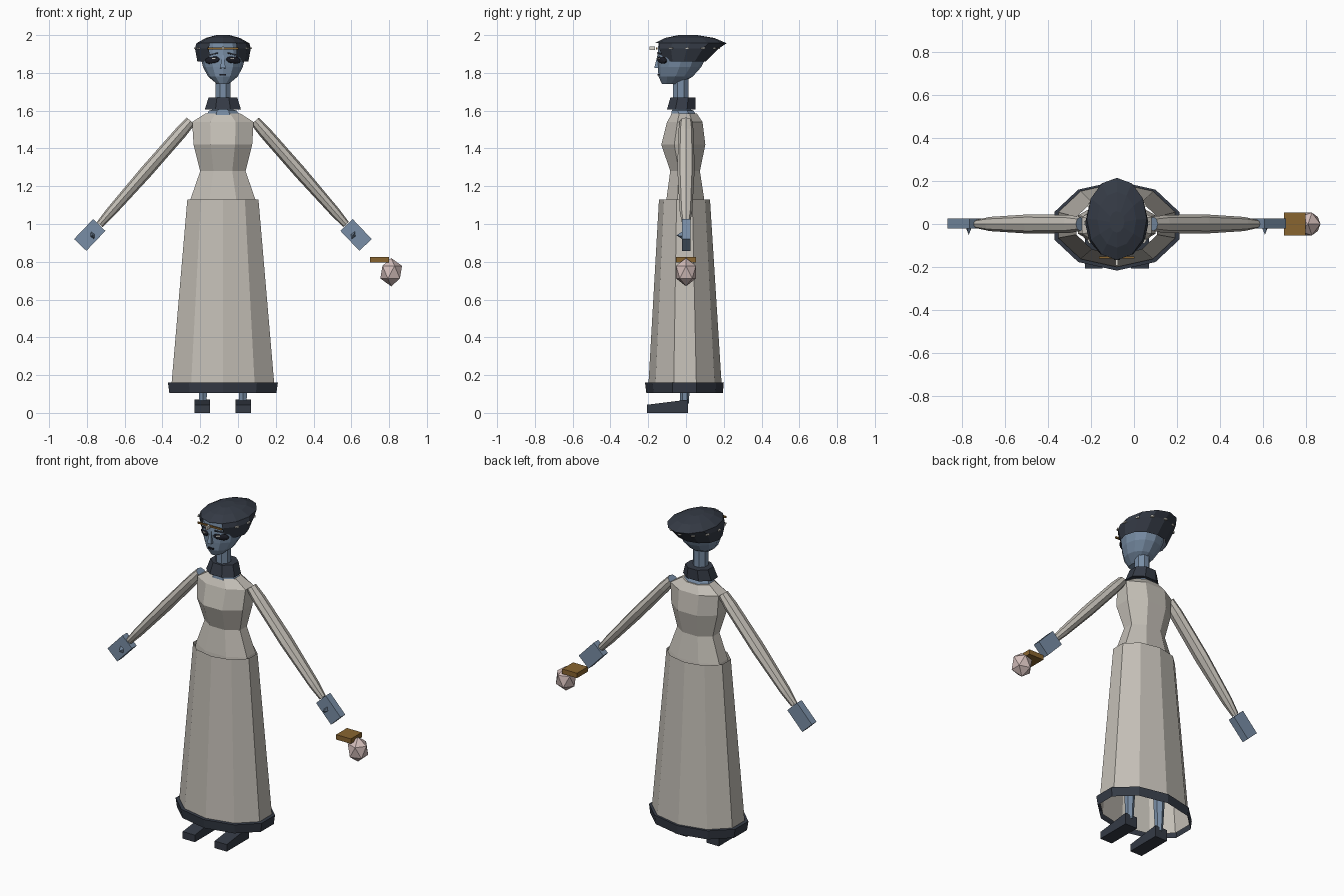
import bpy, bmesh, math
from mathutils import Matrix, Vector

cube = bpy.data.objects.get("Cube")
if cube:
    bpy.data.objects.remove(cube)

CX = -0.08  # the figure stands left of the origin; the held item balances it


def material(name, r, g, b):
    m = bpy.data.materials.new(name)
    m.use_nodes = True
    m.diffuse_color = (r, g, b, 1)
    bsdf = next(n for n in m.node_tree.nodes if n.type == 'BSDF_PRINCIPLED')
    bsdf.inputs["Base Color"].default_value = (r, g, b, 1)
    bsdf.inputs["Roughness"].default_value = 0.8
    return m


CREAM = material("cream cloth", 0.55, 0.52, 0.47)
SKIN = material("blue grey skin", 0.19, 0.27, 0.38)
DARK = material("dark slate", 0.035, 0.043, 0.06)
BLACK = material("eye black", 0.012, 0.013, 0.02)
GOLD = material("old gold", 0.25, 0.13, 0.03)
PINK = material("pale pink", 0.65, 0.51, 0.49)
PALE = material("pale bead", 0.7, 0.68, 0.62)


def finish(bm, name, mats, loc=(0, 0, 0), rot=(0, 0, 0)):
    mesh = bpy.data.meshes.new(name)
    bm.to_mesh(mesh)
    bm.free()
    for m in mats:
        mesh.materials.append(m)
    ob = bpy.data.objects.new(name, mesh)
    ob.location = (CX + loc[0], loc[1], loc[2])
    ob.rotation_euler = rot
    bpy.context.collection.objects.link(ob)
    return ob


def loft(rings, sides, corner_front=True, bottom=True, top=True):
    """Stack of elliptical rings given as (z, front y, back y, half width)."""
    bm = bmesh.new()
    turn = 0 if corner_front else math.pi / sides
    loops = []
    for z, front, back, rx in rings:
        cy, ry = (front + back) / 2, (back - front) / 2
        loops.append([])
        for i in range(sides):
            a = -math.pi / 2 + turn + math.tau * i / sides
            loops[-1].append(bm.verts.new((rx * math.cos(a), cy + ry * math.sin(a), z)))
    for lo, hi in zip(loops, loops[1:]):
        for i in range(sides):
            j = (i + 1) % sides
            bm.faces.new((lo[i], lo[j], hi[j], hi[i]))
    if bottom:
        bm.faces.new(loops[0][::-1])
    if top:
        bm.faces.new(loops[-1])
    bm.normal_update()
    return bm


def box(name, size, loc, mat, rot=(0, 0, 0)):
    bm = bmesh.new()
    bmesh.ops.create_cube(bm, size=1, matrix=Matrix.Diagonal((*size, 1)))
    return finish(bm, name, [mat], loc, rot)


def ball(name, radii, loc, mat, rot=(0, 0, 0), detail=1):
    bm = bmesh.new()
    bmesh.ops.create_icosphere(bm, subdivisions=detail, radius=1,
                               matrix=Matrix.Diagonal((*radii, 1)))
    return finish(bm, name, [mat], loc, rot)


# Long open skirt and its hem
finish(loft([(0.13, -0.20, 0.19, 0.288), (1.13, -0.143, 0.127, 0.198)], 10,
            bottom=False, top=False), "skirt", [CREAM])
finish(loft([(0.105, -0.21, 0.195, 0.298), (0.16, -0.217, 0.20, 0.306),
             (0.162, -0.20, 0.19, 0.286)], 10, bottom=False, top=False), "hem", [DARK])

# Fitted bodice
finish(loft([(1.09, -0.115, 0.11, 0.195), (1.13, -0.112, 0.105, 0.186),
             (1.28, -0.09, 0.08, 0.13), (1.42, -0.14, 0.112, 0.168),
             (1.54, -0.108, 0.095, 0.176), (1.585, -0.08, 0.063, 0.10)], 8,
            corner_front=False, bottom=False), "bodice", [CREAM])

# Neck and collar
finish(loft([(1.575, -0.085, 0.06, 0.095), (1.60, -0.08, 0.045, 0.08),
             (1.61, -0.072, 0.017, 0.043), (1.80, -0.072, 0.017, 0.043)], 8,
            corner_front=False), "neck", [SKIN])
finish(loft([(1.605, -0.107, 0.056, 0.104), (1.67, -0.088, 0.056, 0.082)], 8,
            corner_front=False), "collar", [DARK])

# Head
finish(loft([(1.742, -0.128, -0.03, 0.032), (1.78, -0.145, 0.035, 0.078),
             (1.83, -0.15, 0.08, 0.105), (1.88, -0.152, 0.105, 0.117),
             (1.965, -0.145, 0.10, 0.10)], 12), "head", [SKIN])

# Swept-back hair, with the brow left open
bm = loft([(1.86, -0.13, 0.105, 0.135), (1.93, -0.165, 0.175, 0.148),
           (1.957, -0.168, 0.215, 0.14), (1.985, -0.11, 0.15, 0.09),
           (2.0, -0.04, 0.06, 0.035)], 12, bottom=False)
brow = [f for f in bm.faces if f.calc_center_median().z < 1.95
        and f.calc_center_median().y < -0.1 and abs(f.calc_center_median().x) < 0.06]
bmesh.ops.delete(bm, geom=brow, context='FACES')
finish(bm, "hair", [DARK])

# Headband and beads
box("headband", (0.165, 0.008, 0.01), (0, -0.156, 1.93), GOLD)
box("brow_bead", (0.012, 0.03, 0.02), (0, -0.178, 1.93), PALE)
for i in range(2, 11):
    a = -math.pi / 2 + math.tau * i / 12
    box("hair_bead", (0.012, 0.02, 0.008),
        (0.148 * math.cos(a), 0.005 + 0.17 * math.sin(a), 1.93), PALE, (0, 0, a))

# Face
bm = bmesh.new()
bmesh.ops.create_cone(bm, cap_ends=True, segments=4, radius1=0.02, radius2=0.006, depth=0.07,
                      matrix=Matrix.Rotation(math.pi / 4, 4, 'Z'))
finish(bm, "nose", [SKIN], (0, -0.15, 1.86), (-0.1, 0, 0))
box("mouth", (0.034, 0.009, 0.009), (0, -0.146, 1.79), BLACK)
for s in (-1, 1):
    turn = s * 0.55
    ball("eye", (0.046, 0.012, 0.02), (s * 0.056, -0.127, 1.868), BLACK,
         (0, s * 0.12, turn), 2)
    box("eye_glint", (0.022, 0.006, 0.006), (s * 0.048, -0.145, 1.876), PALE, (0, 0, turn))
    box("eyebrow", (0.055, 0.008, 0.007), (s * 0.05, -0.136, 1.9), DARK, (0, s * 0.2, turn))

# Arms, hands, legs and shoes
for s in (-1, 1):
    side = "left" if s > 0 else "right"
    bm = loft([(0, -0.033, 0.033, 0.028), (0.08, -0.042, 0.042, 0.033),
               (0.36, -0.045, 0.045, 0.034), (0.64, -0.033, 0.033, 0.027),
               (0.73, -0.02, 0.02, 0.02)], 8)
    for f in bm.faces:
        if len(f.verts) > 4:
            f.material_index = 1
    finish(bm, side + "_sleeve", [CREAM, SKIN], (s * 0.17, 0, 1.545), (0, s * 2.42, 0))
    box(side + "_hand", (0.09, 0.045, 0.146), (s * 0.705, 0.002, 0.942), SKIN,
        (0, s * 2.38, 0))
    bm = bmesh.new()
    bmesh.ops.create_cone(bm, cap_ends=True, segments=4, radius1=0.025, radius2=0.0, depth=0.035,
                          matrix=Matrix.Diagonal((0.6, 1, 1, 1)))
    finish(bm, side + "_thumb", [SKIN], (s * 0.69, -0.033, 0.94), (math.pi / 2, s * 0.4, 0))
    finish(loft([(0.05, -0.03, 0.015, 0.022), (0.5, -0.05, 0.04, 0.045),
                 (1.1, -0.06, 0.05, 0.06)], 6), side + "_leg", [SKIN], (s * 0.106, 0, 0))
    shoe = box(side + "_shoe", (0.082, 0.217, 0.07), (s * 0.108, -0.0985, 0.035), DARK)
    for v in shoe.data.vertices:
        if v.co.y < 0 and v.co.z > 0:
            v.co.z -= 0.027

# Held item: handle plate and faceted ball
box("handle", (0.10, 0.105, 0.03), (0.75 - CX, 0, 0.81), GOLD)
ball("faceted_ball", (0.064, 0.062, 0.075), (0.811 - CX, 0, 0.745), PINK)
